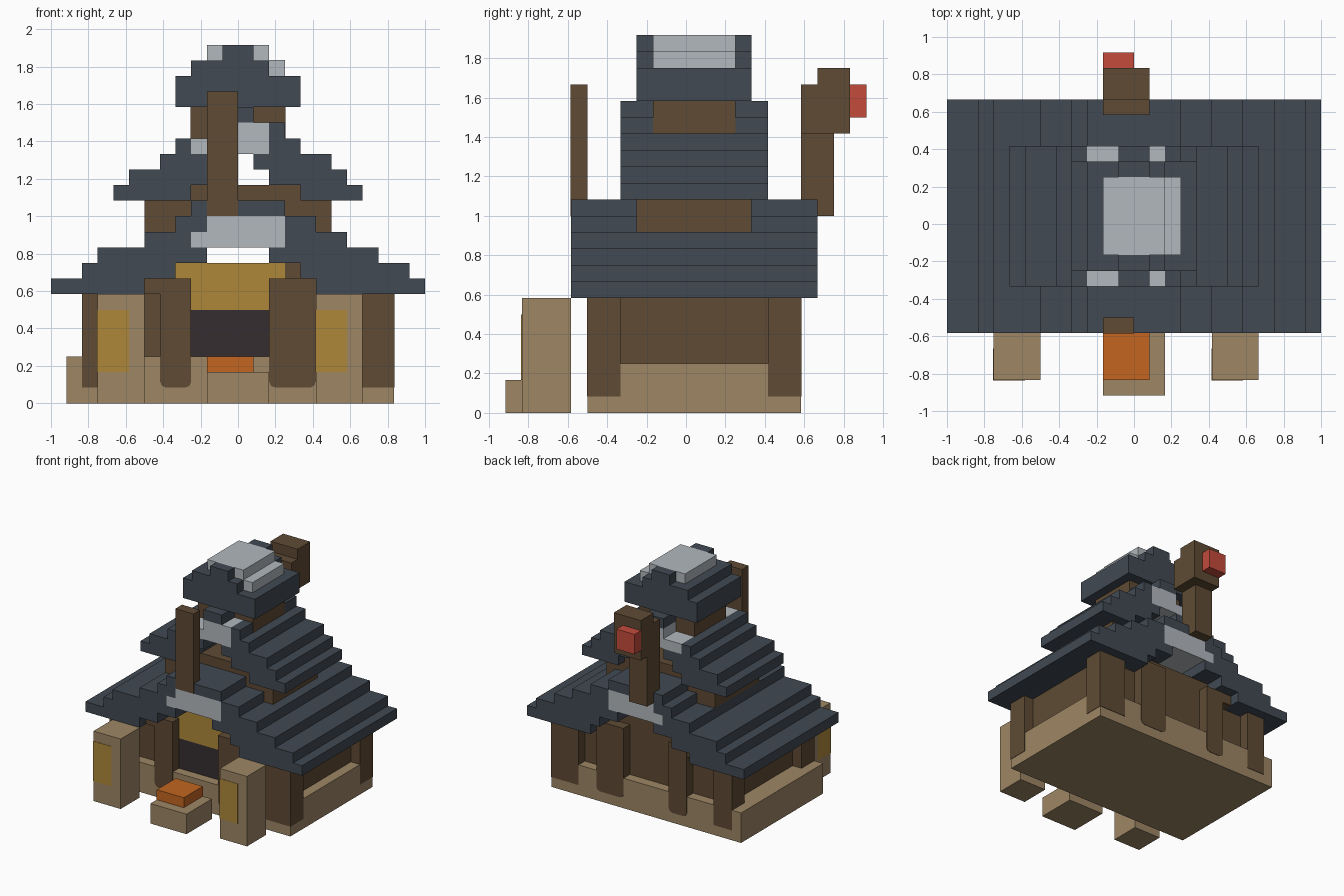
import bpy, bmesh

cube = bpy.data.objects.get("Cube")
if cube:
    bpy.data.objects.remove(cube, do_unlink=True)

U = 1 / 12   # one block
E = 0.04     # small offset for painted faces, in blocks


def material(name, rgb):
    m = bpy.data.materials.new(name)
    m.use_nodes = True
    col = (*rgb, 1)
    m.diffuse_color = col
    bsdf = m.node_tree.nodes["Principled BSDF"]
    bsdf.inputs["Base Color"].default_value = col
    bsdf.inputs["Roughness"].default_value = 0.9
    return m


SLATE = material("slate_blue", (0.053, 0.067, 0.084))
TAN = material("sandstone_tan", (0.337, 0.238, 0.130))
BROWN = material("timber_brown", (0.112, 0.069, 0.034))
YELLOW = material("warm_yellow", (0.429, 0.242, 0.042))
DARK = material("door_dark", (0.036, 0.026, 0.030))
ORANGE = material("ember_orange", (0.546, 0.133, 0.0144))
GREY = material("pale_grey", (0.445, 0.479, 0.509))
RED = material("lantern_red", (0.546, 0.070, 0.045))


def part(name, mat, *boxes, round_foot=0):
    """One object from boxes given as (x0, x1, y0, y1, z0, z1) in blocks."""
    bm = bmesh.new()
    for x0, x1, y0, y1, z0, z1 in boxes:
        vs = bmesh.ops.create_cube(bm, size=1)["verts"]
        for v in vs:
            v.co.x = (x1 if v.co.x > 0 else x0) * U
            v.co.y = (y1 if v.co.y > 0 else y0) * U
            v.co.z = (z1 if v.co.z > 0 else z0) * U
    if round_foot:
        low = min(v.co.z for v in bm.verts) + 1e-4
        feet = [e for e in bm.edges
                if all(v.co.z < low for v in e.verts)
                and abs(e.verts[0].co.x - e.verts[1].co.x) < 1e-5]
        bmesh.ops.bevel(bm, geom=feet, offset=round_foot * U, segments=2,
                        profile=0.5, affect='EDGES')
    me = bpy.data.meshes.new(name)
    bm.to_mesh(me)
    bm.free()
    me.materials.append(mat)
    ob = bpy.data.objects.new(name, me)
    bpy.context.collection.objects.link(ob)
    return ob


def stepped_roof(name, y0, y1, z0, layers):
    """Stack of one-block-high courses; each course lists its x spans."""
    boxes = []
    for i, spans in enumerate(layers):
        for x0, x1 in spans:
            boxes.append((x0, x1, y0, y1, z0 + i, z0 + i + 1))
    return part(name, SLATE, *boxes)


# Ground floor
part("foundation", TAN, (-11, 10, -6, 7, 0, 3))
part("ground_floor_walls", BROWN,
     (-9, 9, -5, 6, 3, 7), (-6, 5, -5, 6, 7, 8), (-4, 4, -5, 6, 8, 9))

# Timber posts, with feet running down over the foundation
for side, y0, y1 in (("front", -6 - E, -4), ("back", 5, 7 + E)):
    part(side + "_left_corner_post", BROWN, (7, 10 + E, y0, y1, 1, 7))
    part(side + "_right_corner_post", BROWN, (-10, -8, y0, y1, 1, 7))
    part(side + "_left_door_post", BROWN, (2, 5, y0, y1, 1, 8), round_foot=0.4)
    part(side + "_right_door_post", BROWN, (-5, -3, y0, y1, 1, 8), round_foot=0.4)
part("right_post_bracket", BROWN, (-6, -5, -6, -5, 7, 8), (-6, -5, 6, 7, 7, 8))

# Doorway
part("door", DARK, (-3, 2, -5.06, -5, 3, 6))
part("door_transom", YELLOW, (-3, 2, -5.06, -5, 6, 8), (-4, 3, -5.06, -5, 8, 9))

# Front pillars with glowing panels
for side, x in (("right", -9), ("left", 5)):
    part(side + "_pillar", TAN, (x, x + 3, -10, -7, 0, 7))
    part(side + "_pillar_panel", YELLOW, (x - E, x + 2, -10 - E, -8, 2, 6))

# Fire pit
part("fire_pit_base", TAN, (-2, 2, -11, -7, 0, 2))
part("fire_pit_embers", ORANGE, (-2, 1, -10, -7, 2, 3))

# Lower roof and its ridge beam
stepped_roof("lower_roof", -7, 8, 7, [
    [(-12, -6), (5, 12)],
    [(-10, -4), (4, 11)],
    [(-9, -2), (2, 9)],
    [(-6, -3), (3, 7)],
    [(-4, -2), (3, 5)],
    [(-3, 3)]])
part("lower_ridge_beam", GREY, (-3, 3, -7, 8, 10, 11), (-2, 3, -7, 8, 11, 12))

# Middle storey
part("middle_storey", BROWN, (-6, 6, -3, 4, 11, 13), (-3, 4, -3, 4, 13, 14))
stepped_roof("middle_roof", -4, 5, 13, [
    [(-8, -3), (4, 8)],
    [(-7, -2), (2, 7)],
    [(-5, -1), (1, 6)],
    [(-4, -3), (2, 4)],
    [(2, 3)],
    [(-1, 1)]])
part("middle_ridge_beam", GREY, (-3, -1, -4, 5, 16, 17), (-1, 2, -4, 5, 16, 18))

# Top storey and cap
part("top_storey", BROWN, (-3 - E, 3 + E, -2, 3, 17, 19))
part("top_roof", SLATE,
     (-4, 4, -3, 4, 19, 21), (-3, 2, -3, 4, 21, 22),
     (-1, 1, -3, -2, 22, 23), (-1, 1, 3, 4, 22, 23))
part("top_cap", GREY, (-2, 2, -2, 3, 22, 23), (2, 3, -2, 3, 21, 22),
     (2, 3, -2, 3, 22, 22.02))

# Front mast
part("front_mast", BROWN, (-2, 0, -7 - E, -6, 12, 20))

# Rear lantern arm
part("rear_mast", BROWN, (-2, 0, 7, 9, 12, 17))
part("rear_mast_head", BROWN, (-2, 1, 7, 10, 17, 20), (-2, 1, 8, 10, 20, 21))
part("lantern", RED, (-2, 0, 10, 11, 18, 20))
